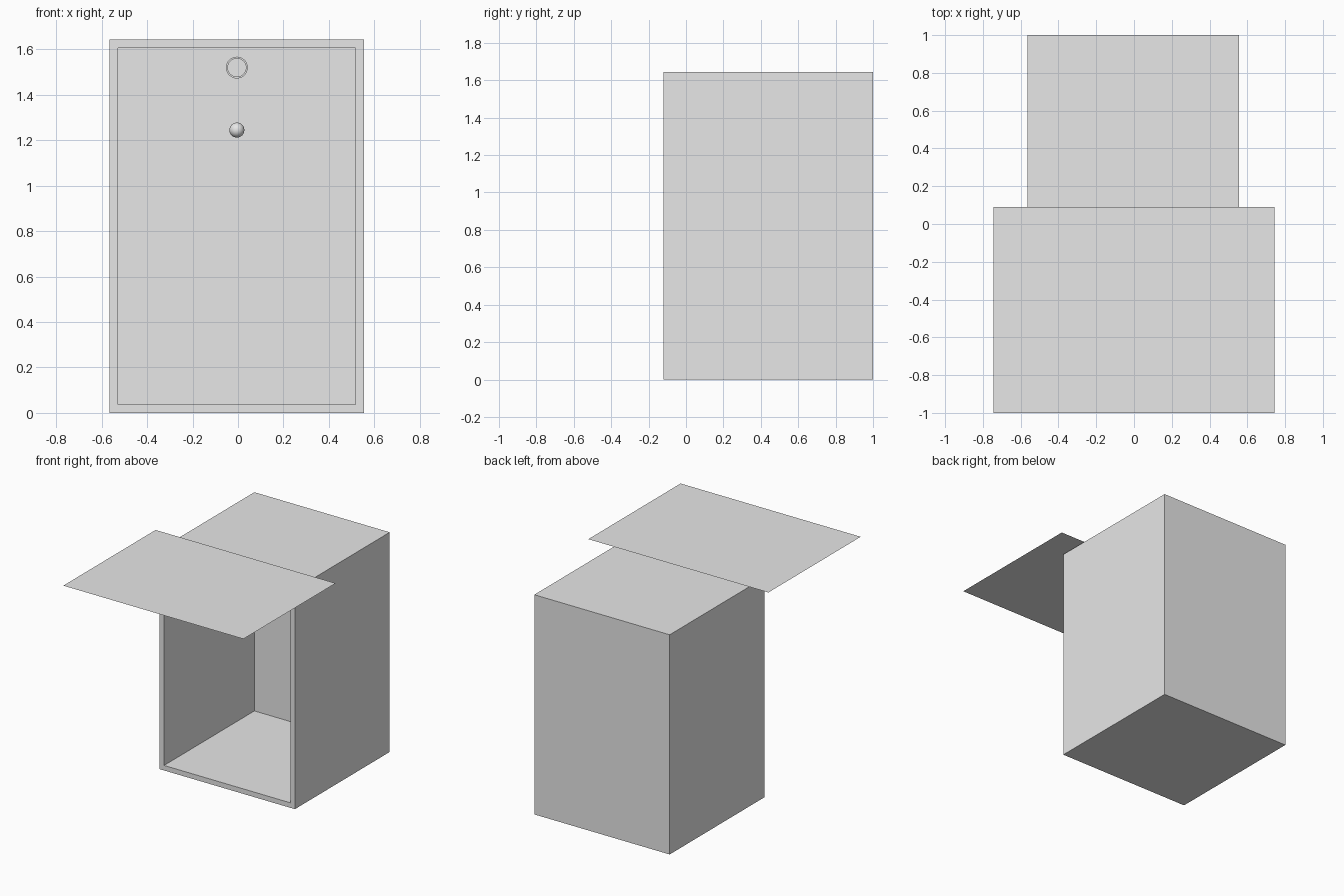
import bpy
import bmesh
from math import pi
from mathutils import Matrix, Vector

cube = bpy.data.objects.get("Cube")
if cube:
    bpy.data.objects.remove(cube, do_unlink=True)

# Single plain grey for every part
grey = bpy.data.materials.new("plain_grey")
grey.use_nodes = True
grey.diffuse_color = (0.8, 0.8, 0.8, 1)
grey.node_tree.nodes["Principled BSDF"].inputs["Base Color"].default_value = (0.8, 0.8, 0.8, 1)

MID_X = -0.005          # cabinet centre line
FRONT, BACK = -0.12, 1.0
WIDTH, HEIGHT, WALL = 1.12, 1.643, 0.053
INNER_BACK = BACK - WALL


def make_object(name, bm):
    mesh = bpy.data.meshes.new(name)
    bm.to_mesh(mesh)
    bm.free()
    mesh.materials.append(grey)
    obj = bpy.data.objects.new(name, mesh)
    bpy.context.collection.objects.link(obj)
    return obj


def front_face(bm):
    return min(bm.faces, key=lambda f: f.calc_center_median().y)


def push_in(bm, face, depth):
    """Extrude a front face backwards to make a recess."""
    new = bmesh.ops.extrude_discrete_faces(bm, faces=[face])["faces"][0]
    bmesh.ops.translate(bm, verts=new.verts, vec=Vector((0, depth, 0)))


# Hollow cabinet, open at the front
bm = bmesh.new()
size = Vector((WIDTH, BACK - FRONT, HEIGHT))
centre = Vector((MID_X, (FRONT + BACK) / 2, HEIGHT / 2))
bmesh.ops.create_cube(bm, size=1, matrix=Matrix.Translation(centre) @ Matrix.Diagonal(size.to_4d()))
opening = front_face(bm)
bmesh.ops.inset_individual(bm, faces=[opening], thickness=WALL)
push_in(bm, opening, INNER_BACK - FRONT)
make_object("cabinet", bm)

# Thin canopy sheet just above the cabinet, reaching forward
bm = bmesh.new()
corners = [(-0.745, -1), (0.745, -1), (0.745, 0.09), (-0.745, 0.09)]
bm.faces.new([bm.verts.new((x, y, 1.66)) for x, y in corners])
make_object("canopy", bm)

# Round rimmed fitting on the inside of the back wall
bm = bmesh.new()
depth = 0.04
bmesh.ops.create_cone(bm, cap_ends=True, segments=32, radius1=0.048, radius2=0.048, depth=depth,
                      matrix=Matrix.Translation((MID_X, INNER_BACK - depth / 2, 1.52))
                      @ Matrix.Rotation(pi / 2, 4, "X"))
disc = front_face(bm)
bmesh.ops.inset_individual(bm, faces=[disc], thickness=0.008)
push_in(bm, disc, 0.01)
make_object("round_fitting", bm)

# Ball knob below the fitting
bm = bmesh.new()
bmesh.ops.create_uvsphere(bm, u_segments=32, v_segments=16, radius=0.033,
                          matrix=Matrix.Translation((MID_X, INNER_BACK - 0.03, 1.245)))
for face in bm.faces:
    face.smooth = True
make_object("ball_knob", bm)
